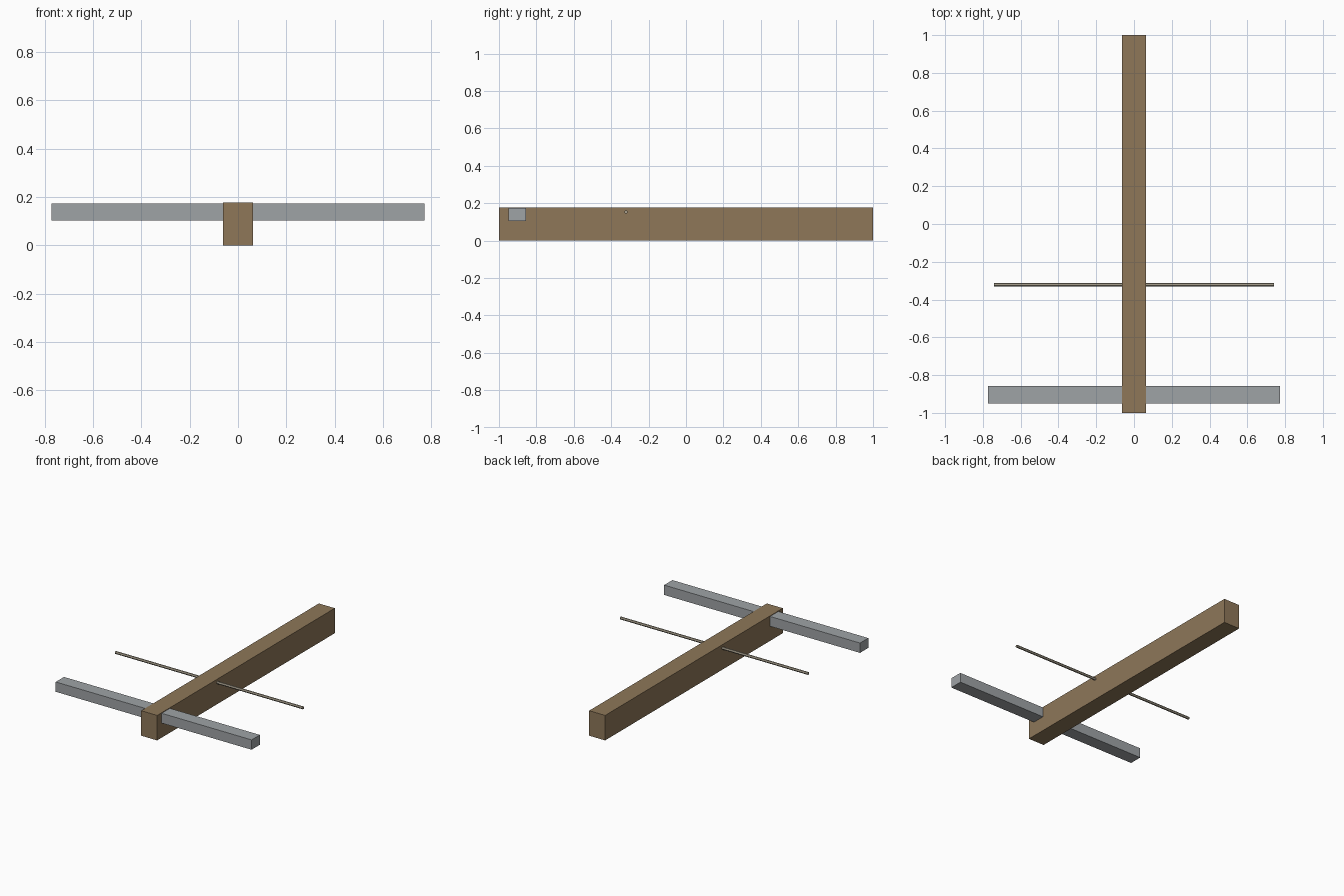
import bpy
import math

if "Cube" in bpy.data.objects:
    bpy.data.objects.remove(bpy.data.objects["Cube"])


def srgb(r, g, b):
    lin = [c / 255 / 12.92 if c / 255 <= 0.04045 else ((c / 255 + 0.055) / 1.055) ** 2.4
           for c in (r, g, b)]
    return (*lin, 1.0)


def material(name, rgb):
    m = bpy.data.materials.new(name)
    m.diffuse_color = srgb(*rgb)
    m.use_nodes = True
    m.node_tree.nodes["Principled BSDF"].inputs["Base Color"].default_value = m.diffuse_color
    return m


def finish(name, mat):
    ob = bpy.context.object
    ob.name = name
    bpy.ops.object.transform_apply(location=False, rotation=True, scale=True)
    ob.data.materials.append(mat)
    return ob


def box(name, size, loc, mat):
    bpy.ops.mesh.primitive_cube_add(size=1, location=loc)
    bpy.context.object.scale = size
    return finish(name, mat)


wood = material("brown wood", (142, 119, 89))
steel = material("grey steel", (159, 163, 166))
cord = material("pale cord", (168, 160, 142))

# Long wooden beam
box("stock", (0.126, 2.0, 0.178), (0, 0, 0.089), wood)

# Thick crossbar near the front, passing through the beam
box("crossbar", (1.544, 0.093, 0.07), (0, -0.903, 0.139), steel)

# Thin string further back
bpy.ops.mesh.primitive_cylinder_add(vertices=6, radius=0.0095, depth=1.48,
                                    location=(0, -0.321, 0.153),
                                    rotation=(0, math.pi / 2, 0))
finish("string", cord)
